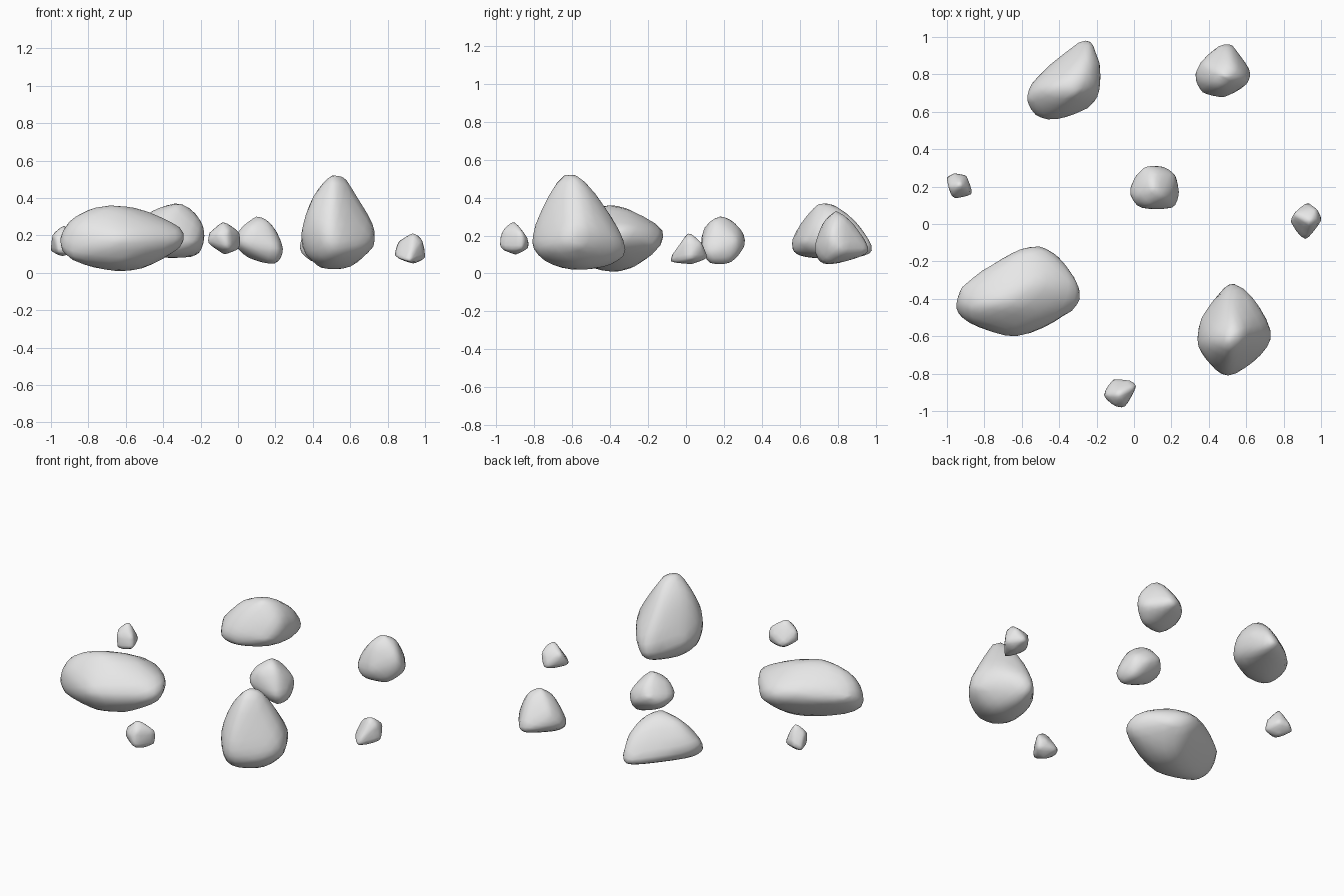
import bpy
import bmesh
from mathutils import Vector

# Remove the default object
default_cube = bpy.data.objects.get("Cube")
if default_cube:
    bpy.data.objects.remove(default_cube, do_unlink=True)


# One plain grey stone colour
def make_material(name, colour):
    material = bpy.data.materials.new(name)
    material.use_nodes = True
    material.diffuse_color = colour
    material.node_tree.nodes["Principled BSDF"].inputs["Base Color"].default_value = colour
    return material


stone_grey = make_material("stone grey", (0.8, 0.8, 0.8, 1.0))


def bounds(points):
    low = Vector([min(p[axis] for p in points) for axis in range(3)])
    high = Vector([max(p[axis] for p in points) for axis in range(3)])
    return low, high


def fit_to_bounds(vertices, low, high):
    """Stretch worn vertices back to the full size of the stone."""
    now_low, now_high = bounds([v.co for v in vertices])
    for vertex in vertices:
        for axis in range(3):
            share = (vertex.co[axis] - now_low[axis]) / (now_high[axis] - now_low[axis])
            vertex.co[axis] = low[axis] + share * (high[axis] - low[axis])


def rock(name, corners, wear):
    """Wrap a hull around the corners (in hundredths), then wear its edges round."""
    points = [Vector(corner) / 100 for corner in corners]
    low, high = bounds(points)

    bm = bmesh.new()
    for point in points:
        bm.verts.new(point)
    bmesh.ops.convex_hull(bm, input=list(bm.verts))
    loose = [v for v in bm.verts if not v.link_faces]
    bmesh.ops.delete(bm, geom=loose, context='VERTS')

    bmesh.ops.subdivide_edges(bm, edges=list(bm.edges), cuts=3, use_grid_fill=True)
    for _ in range(wear):
        bmesh.ops.smooth_vert(bm, verts=list(bm.verts), factor=0.5,
                              use_axis_x=True, use_axis_y=True, use_axis_z=True)
    fit_to_bounds(bm.verts, low, high)
    bmesh.ops.recalc_face_normals(bm, faces=list(bm.faces))
    for face in bm.faces:
        face.smooth = True

    mesh = bpy.data.meshes.new(name)
    bm.to_mesh(mesh)
    bm.free()
    mesh.materials.append(stone_grey)
    stone = bpy.data.objects.new(name, mesh)
    bpy.context.collection.objects.link(stone)
    return stone


# Long low boulder
rock("long_boulder", [
    (-95, -43, 12), (-90, -35, 20), (-86, -42, 31), (-90, -49, 8),
    (-72, -21, 20), (-55, -12, 22), (-45, -17, 14), (-30, -34, 24),
    (-29, -40, 14), (-34, -49, 20), (-60, -60, 18), (-84, -51, 24),
    (-66, -42, 36), (-52, -32, 34), (-55, -30, 1), (-70, -38, 1),
    (-50, -45, 4), (-62, -53, 5)], wear=5)

# Tall peaked boulder
rock("tall_boulder", [
    (34, -65, 20), (36, -62, 9), (37, -50, 14), (46, -36, 10),
    (54, -32, 10), (61, -42, 20), (73, -59, 26), (72, -60, 14),
    (64, -72, 12), (50, -81, 20), (48, -80, 8), (41, -73, 26),
    (51, -64, 52), (56, -61, 52), (50, -46, 35), (43, -62, 2),
    (60, -58, 2), (52, -44, 4), (41, -61, 42)], wear=5)

# Wedge boulder at the back
rock("wedge_boulder", [
    (-57, 68, 20), (-53, 80, 16), (-28, 98, 12), (-22, 97, 14),
    (-18, 87, 20), (-18, 69, 26), (-22, 63, 16), (-44, 56, 20),
    (-53, 59, 12), (-45, 72, 34), (-30, 70, 37), (-27, 84, 34),
    (-48, 64, 8), (-24, 94, 8), (-20, 72, 9), (-38, 57, 11)], wear=5)

# Medium stones
rock("back_stone", [
    (33, 80, 13), (38, 86, 20), (47, 96, 13), (52, 96, 12),
    (62, 82, 12), (61, 76, 20), (49, 68, 14), (38, 71, 12),
    (49, 79, 33), (46, 74, 30), (53, 84, 31), (42, 72, 5),
    (55, 74, 5), (50, 90, 8)], wear=4)
rock("middle_stone", [
    (-2, 17, 17), (3, 27, 14), (7, 31, 20), (16, 31, 14),
    (22, 27, 18), (24, 17, 13), (22, 8, 12), (3, 8, 15),
    (3, 15, 24), (11, 19, 30), (17, 14, 28), (10, 27, 27),
    (8, 9, 24), (20, 12, 5), (20, 24, 5), (6, 18, 8)], wear=4)

# Small pebbles
rock("right_pebble", [
    (-100, 25, 12), (-99, 20, 20), (-96, 14, 11), (-87, 16, 12),
    (-88, 17, 18), (-90, 26, 14), (-96, 27, 14), (-93, 21, 25),
    (-94, 20, 9), (-97, 15, 18)], wear=2)
rock("left_pebble", [
    (84, 1, 9), (86, 5, 16), (93, 11, 8), (97, 8, 15),
    (100, 2, 8), (92, -8, 6), (92, -7, 9), (94, 1, 21),
    (94, 3, 5), (98, 1, 17)], wear=2)
rock("front_pebble", [
    (-16, -92, 16), (-15, -91, 21), (-11, -83, 14), (-3, -84, 18),
    (1, -87, 21), (1, -87, 13), (-5, -98, 13), (-10, -97, 20),
    (-8, -91, 27), (-7, -90, 10), (-5, -96, 22)], wear=2)
